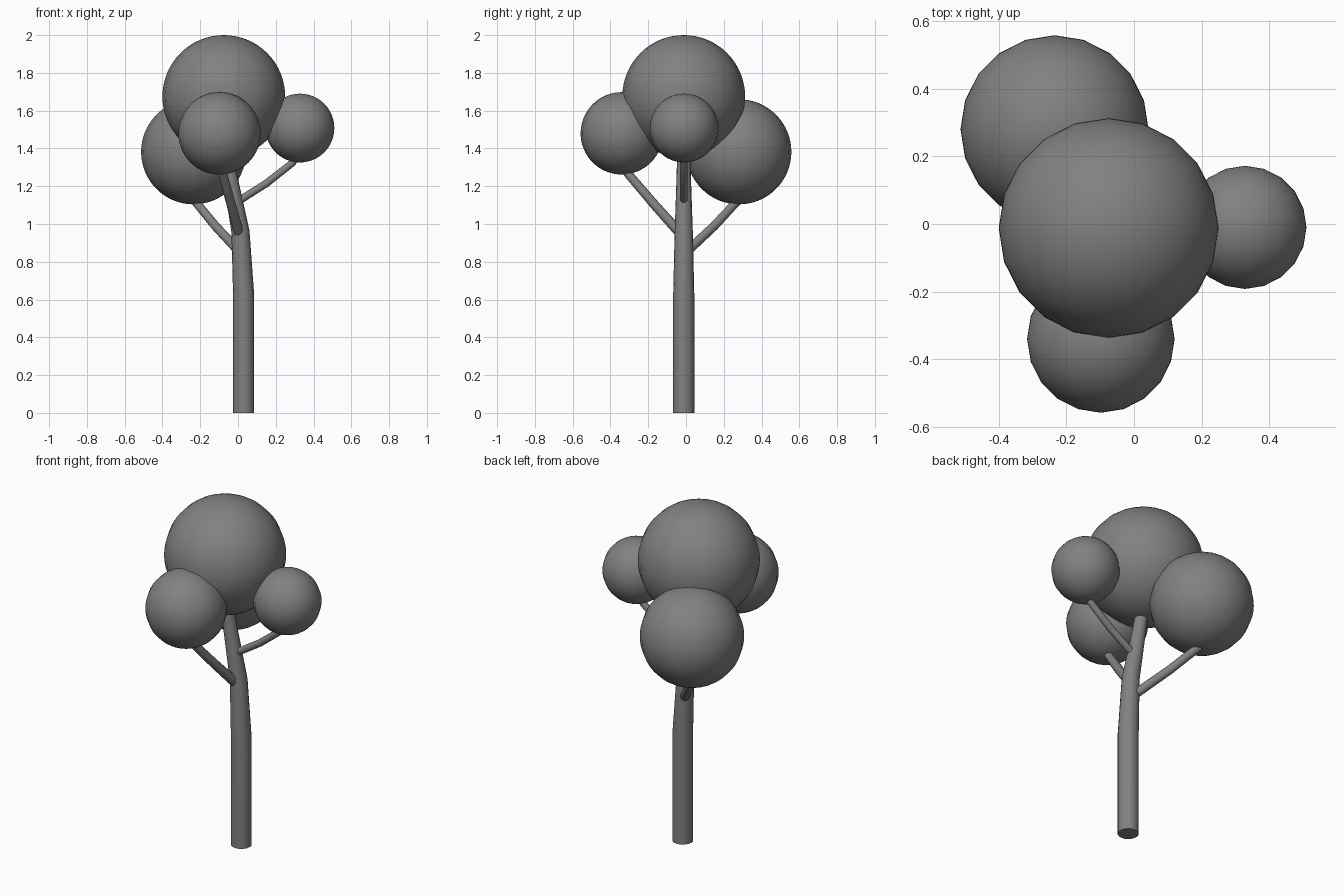
import bpy
import bmesh
from mathutils import Vector
from math import radians

if "Cube" in bpy.data.objects:
    bpy.data.objects.remove(bpy.data.objects["Cube"], do_unlink=True)

# One flat grey for the whole tree
GREY = (0.22, 0.22, 0.22, 1)
grey = bpy.data.materials.new("plain grey")
grey.use_nodes = True
grey.diffuse_color = GREY
grey.node_tree.nodes["Principled BSDF"].inputs["Base Color"].default_value = GREY


def finish(name, bm):
    mesh = bpy.data.meshes.new(name)
    bmesh.ops.recalc_face_normals(bm, faces=bm.faces)
    bm.to_mesh(mesh)
    bm.free()
    mesh.materials.append(grey)
    obj = bpy.data.objects.new(name, mesh)
    bpy.context.collection.objects.link(obj)
    bpy.ops.object.select_all(action="DESELECT")
    obj.select_set(True)
    bpy.context.view_layer.objects.active = obj
    bpy.ops.object.shade_smooth_by_angle(angle=radians(40))


def foliage(name, centre, radius):
    bm = bmesh.new()
    bmesh.ops.create_uvsphere(bm, u_segments=20, v_segments=32, radius=radius)
    bmesh.ops.translate(bm, verts=bm.verts, vec=centre)
    finish(name, bm)


def tube(name, path, sides=16):
    """Capped tapering tube through (point, radius) pairs."""
    bm = bmesh.new()
    points = [Vector(p) for p, r in path]
    rings = []
    for i, (p, r) in enumerate(path):
        axis = points[min(i + 1, len(points) - 1)] - points[max(i - 1, 0)]
        if i == 0 and abs(axis.x) + abs(axis.y) < 0.01:
            axis = Vector((0, 0, 1))
        turn = Vector((0, 0, 1)).rotation_difference(axis)
        ring = bmesh.ops.create_circle(bm, segments=sides, radius=r)["verts"]
        for v in ring:
            v.co = points[i] + turn @ v.co
        rings.append(ring)
    for a, b in zip(rings, rings[1:]):
        for k in range(sides):
            n = (k + 1) % sides
            bm.faces.new((a[k], a[n], b[n], b[k]))
    bm.faces.new(rings[0])
    bm.faces.new(rings[-1])
    finish(name, bm)


# Trunk, leaning left towards the crown
tube("trunk", [((0.03, -0.012, 0), 0.056), ((0.03, -0.012, 0.62), 0.056),
               ((0.013, -0.012, 0.96), 0.048), ((-0.041, -0.012, 1.25), 0.038),
               ((-0.07, -0.012, 1.42), 0.034)])

# Branches
tube("back_branch", [((0.01, 0.0, 0.85), 0.025), ((-0.12, 0.15, 0.99), 0.024),
                     ((-0.235, 0.28, 1.13), 0.023), ((-0.25, 0.3, 1.2), 0.02)])
tube("front_branch", [((0.005, -0.03, 0.95), 0.027), ((-0.035, -0.165, 1.1), 0.025),
                      ((-0.082, -0.31, 1.27), 0.023), ((-0.095, -0.34, 1.33), 0.022)])
tube("left_branch", [((0.0, -0.012, 1.12), 0.02), ((0.15, -0.012, 1.215), 0.02),
                     ((0.29, -0.012, 1.325), 0.019), ((0.32, -0.012, 1.38), 0.018)])

# Round foliage
foliage("top_foliage", (-0.075, -0.012, 1.675), 0.325)
foliage("back_foliage", (-0.235, 0.28, 1.382), 0.278)
foliage("front_foliage", (-0.098, -0.34, 1.48), 0.218)
foliage("left_foliage", (0.328, -0.01, 1.508), 0.182)
